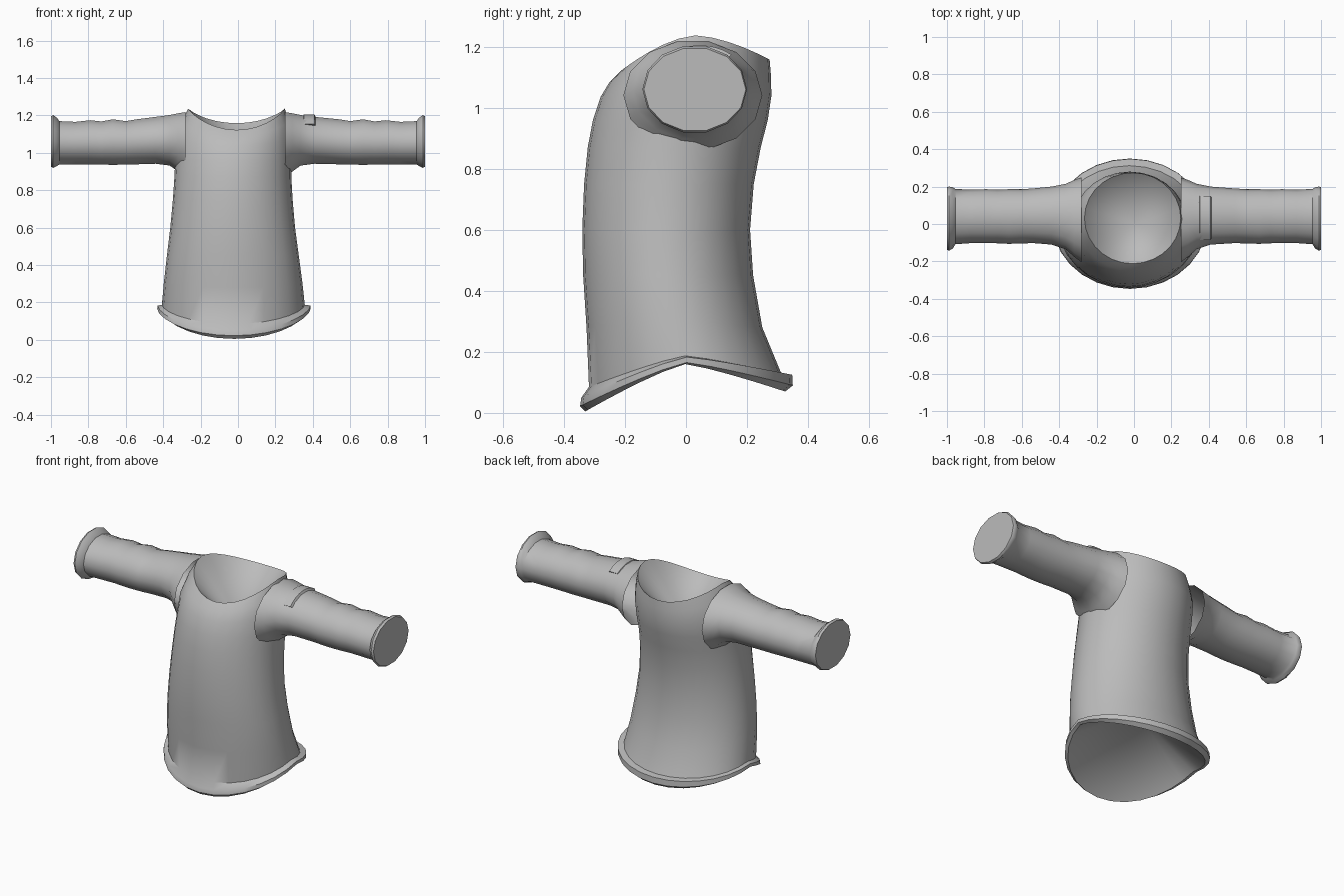
import bpy, bmesh, math

if "Cube" in bpy.data.objects:
    bpy.data.objects.remove(bpy.data.objects["Cube"])

fabric = bpy.data.materials.new("grey_fabric")
fabric.diffuse_color = (0.5, 0.5, 0.5, 1)
fabric.use_nodes = True
fabric.node_tree.nodes["Principled BSDF"].inputs["Base Color"].default_value = fabric.diffuse_color


def finish(name, bm, angle=40):
    bmesh.ops.recalc_face_normals(bm, faces=bm.faces)
    mesh = bpy.data.meshes.new(name)
    bm.to_mesh(mesh)
    bm.free()
    mesh.materials.append(fabric)
    ob = bpy.data.objects.new(name, mesh)
    bpy.context.collection.objects.link(ob)
    bpy.ops.object.select_all(action='DESELECT')
    ob.select_set(True)
    bpy.context.view_layer.objects.active = ob
    bpy.ops.object.shade_smooth_by_angle(angle=math.radians(angle))
    return ob


def bridge(bm, a, b):
    n = len(a)
    for i in range(n):
        bm.faces.new((a[i], a[(i + 1) % n], b[(i + 1) % n], b[i]))


def fan(bm, ring, centre):
    c = bm.verts.new(centre)
    for i in range(len(ring)):
        bm.faces.new((ring[i], ring[(i + 1) % len(ring)], c))


# Torso: left x, right x, front y, back y, then front, side and back heights
TORSO = [
    (-.41, .37, -.33, .325, .005, .16, .07),
    (-.432, .388, -.347, .35, .022, .165, .09),
    (-.43, .388, -.343, .348, .05, .183, .125),
    (-.407, .357, -.318, .312, .085, .187, .13),
    (-.397, .345, -.326, .25, .28, .30, .28),
    (-.38, .325, -.337, .22, .45, .45, .45),
    (-.362, .305, -.34, .21, .60, .60, .60),
    (-.348, .292, -.334, .222, .75, .75, .75),
    (-.34, .285, -.322, .245, .87, .87, .87),
    (-.335, .285, -.305, .268, .96, .97, .96),
    (-.33, .285, -.28, .28, 1.035, 1.08, 1.04),
    (-.30, .272, -.25, .278, 1.085, 1.17, 1.11),
    (-.265, .25, -.212, .274, 1.122, 1.237, 1.158),
]
N = 28
bm = bmesh.new()
rings = []
for k, (xl, xr, yf, yb, zf, zs, zb) in enumerate(TORSO):
    power = 1.2 if k < 4 else 1.6
    ring = []
    for i in range(N):
        t = 2 * math.pi * i / N
        c, s = math.cos(t), math.sin(t)
        z = zs + ((zf if s < 0 else zb) - zs) * abs(s) ** power
        ring.append(bm.verts.new(((xl + xr) / 2 + (xr - xl) / 2 * c,
                                  (yf + yb) / 2 + (yb - yf) / 2 * s, z)))
    rings.append(ring)
for a, b in zip(rings, rings[1:]):
    bridge(bm, a, b)
fan(bm, rings[-1], (0.01, 0.0, 0.93))    # sunken neck lining
fan(bm, rings[0], (-0.02, 0.0, 0.38))    # raised hem lining
finish("torso", bm)

# Sleeves: distance from centre, front y, back y, bottom z, top z
SLEEVE = [
    (.25, -.205, .25, .86, 1.222),
    (.29, -.175, .235, .895, 1.215),
    (.335, -.135, .215, .928, 1.205),
    (.41, -.11, .2, .938, 1.195),
    (.54, -.102, .19, .935, 1.182),
    (.60, -.104, .186, .934, 1.172),
    (.67, -.106, .186, .932, 1.182),
    (.73, -.103, .184, .934, 1.17),
    (.79, -.102, .186, .935, 1.177),
    (.87, -.102, .184, .935, 1.168),
    (.955, -.108, .187, .935, 1.172),
    (.968, -.13, .196, .926, 1.19),
    (.988, -.143, .2, .916, 1.205),
    (1.0, -.138, .196, .922, 1.198),
]
M = 14
for side, label in ((-1, "left_sleeve"), (1, "right_sleeve")):
    bm = bmesh.new()
    rings = []
    for x, yf, yb, zb, zt in SLEEVE:
        shift = .03 if side < 0 and x < .45 else 0
        rings.append([bm.verts.new((
            side * (x + shift),
            (yf + yb) / 2 + (yb - yf) / 2 * math.cos(2 * math.pi * i / M),
            (zb + zt) / 2 + (zt - zb) / 2 * math.sin(2 * math.pi * i / M)))
            for i in range(M)])
    for a, b in zip(rings, rings[1:]):
        bridge(bm, a, b)
    bm.faces.new(rings[-1])              # closed cuff
    finish(label, bm)

# Shoulder patch: thin curved strip over the right sleeve
bm = bmesh.new()
sections = []
for i in range(9):
    y = -.083 + .231 * i / 8
    t = math.acos((y - .045) / .164)
    sections.append([bm.verts.new((x, .045 + .157 * r * math.cos(t),
                                   1.067 + .13 * r * math.sin(t)))
                     for x, r in ((.345, .97), (.352, 1.06), (.408, 1.06), (.415, .97))])
for a, b in zip(sections, sections[1:]):
    bridge(bm, a, b)
bm.faces.new(sections[0])
bm.faces.new(sections[-1])
finish("shoulder_patch", bm, 30)
